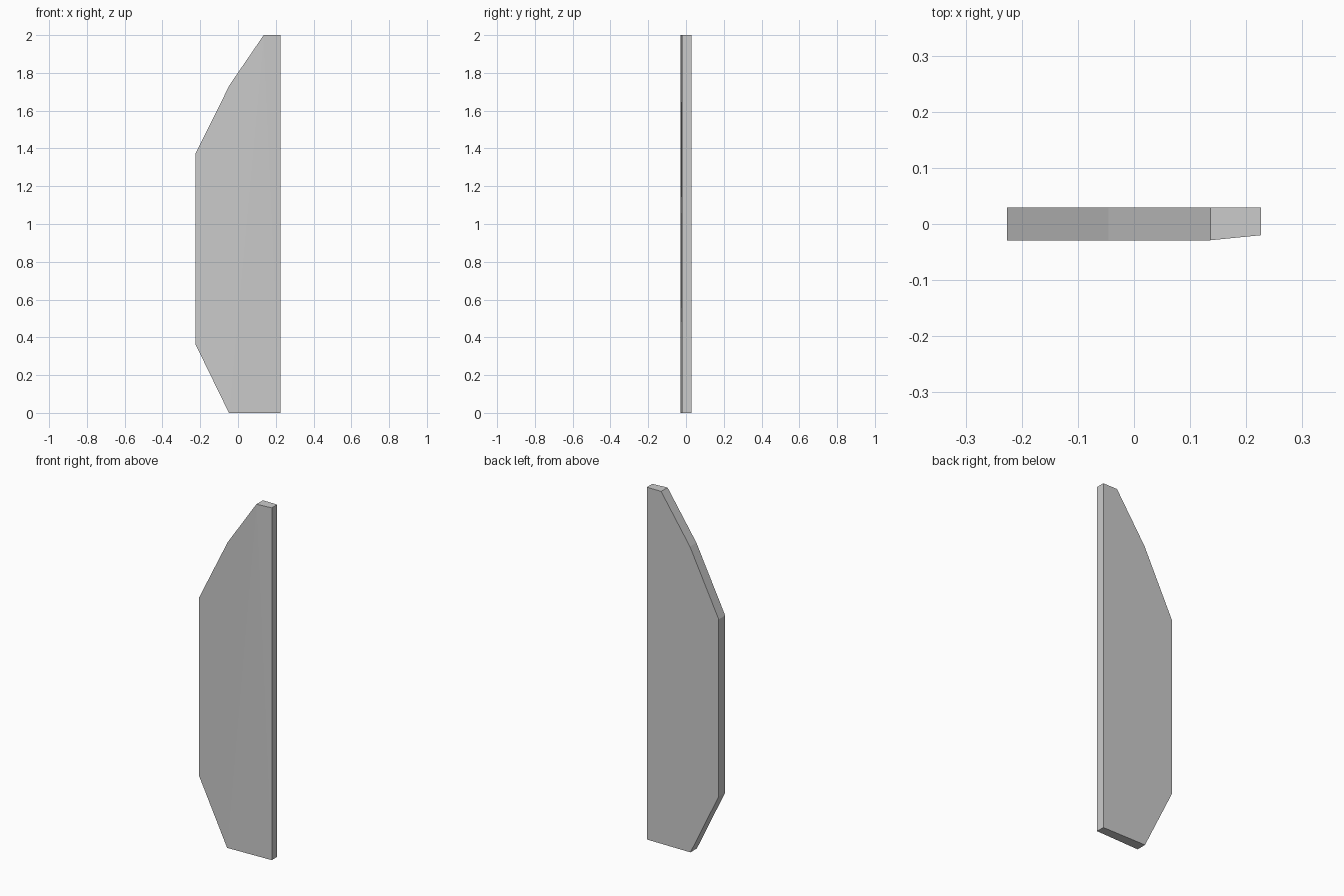
import bpy, bmesh

if "Cube" in bpy.data.objects:
    bpy.data.objects.remove(bpy.data.objects["Cube"])

# Outline of the board seen from the front (x, z), anticlockwise from bottom left
outline = [(-0.048, 0), (0.226, 0), (0.226, 2), (0.136, 2),
           (-0.045, 1.735), (-0.226, 1.37), (-0.226, 0.365)]
BACK, FRONT, THIN_FRONT = 0.029, -0.029, -0.02

bm = bmesh.new()
# The right-hand edge is slightly thinner than the rest
front = [bm.verts.new((x, THIN_FRONT if x > 0.2 else FRONT, z)) for x, z in outline]
back = [bm.verts.new((x, BACK, z)) for x, z in outline]

# Front: flat main panel plus two facets sloping to the thin edge
bm.faces.new([front[i] for i in (0, 3, 4, 5, 6)])
bm.faces.new([front[i] for i in (0, 1, 3)])
bm.faces.new([front[i] for i in (1, 2, 3)])

# Back and rim
bm.faces.new(back[::-1])
n = len(outline)
for i in range(n):
    j = (i + 1) % n
    bm.faces.new((front[j], front[i], back[i], back[j]))
bmesh.ops.recalc_face_normals(bm, faces=bm.faces[:])

mesh = bpy.data.meshes.new("angled_board")
bm.to_mesh(mesh)
bm.free()
board = bpy.data.objects.new("angled_board", mesh)
bpy.context.collection.objects.link(board)
